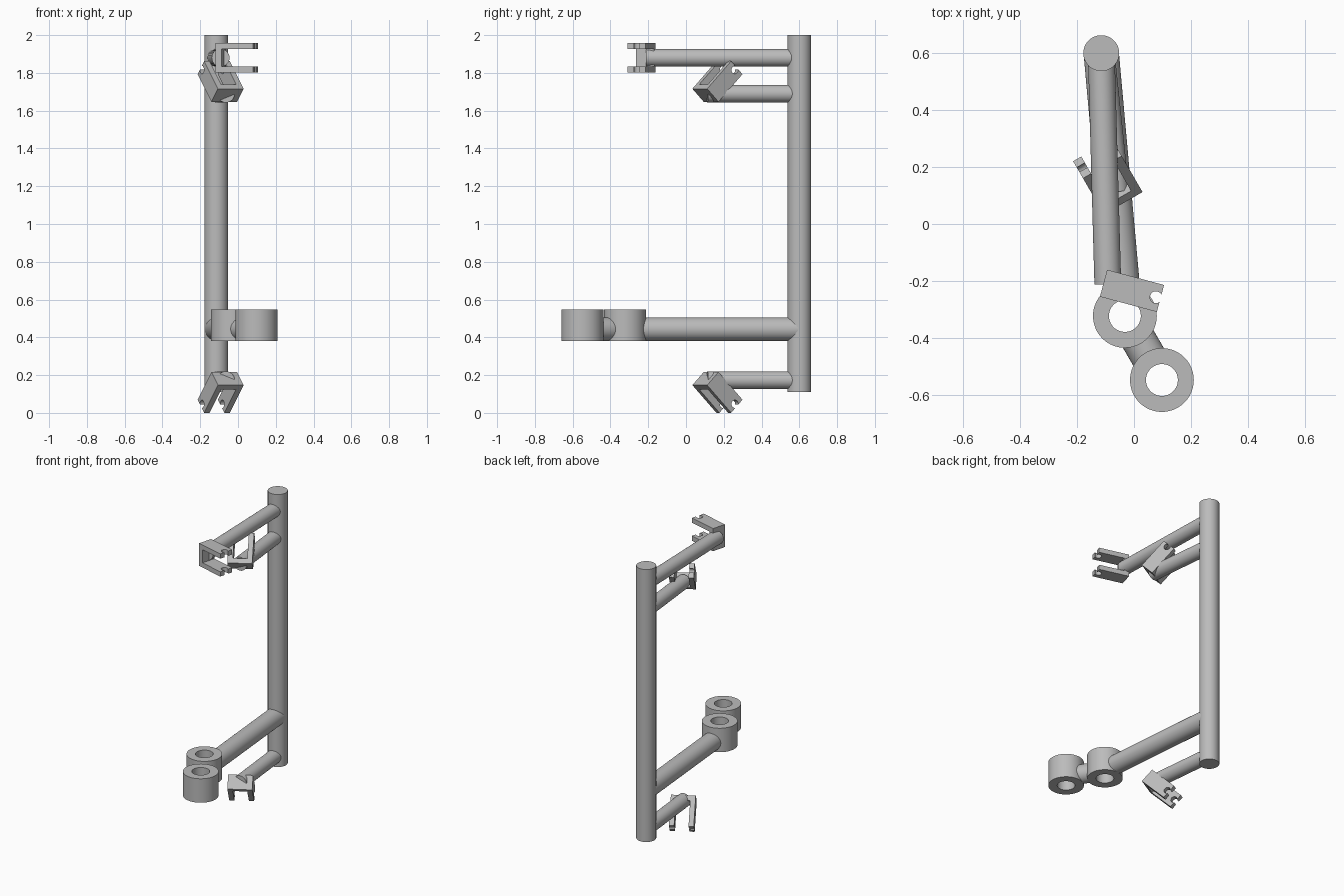
import bpy, bmesh, math
from mathutils import Matrix, Vector

cube = bpy.data.objects.get("Cube")
if cube:
    bpy.data.objects.remove(cube)

grey = bpy.data.materials.new("plain_grey")
grey.use_nodes = True
COLOUR = (0.5, 0.5, 0.5, 1)
grey.diffuse_color = COLOUR
grey.node_tree.nodes["Principled BSDF"].inputs["Base Color"].default_value = COLOUR

SEG = 64
POST_X, POST_Y = -0.115, 0.60


def finish(name, bm, smooth=True):
    bmesh.ops.recalc_face_normals(bm, faces=bm.faces)
    mesh = bpy.data.meshes.new(name)
    bm.to_mesh(mesh)
    bm.free()
    mesh.materials.append(grey)
    ob = bpy.data.objects.new(name, mesh)
    bpy.context.collection.objects.link(ob)
    if smooth:
        bpy.ops.object.select_all(action='DESELECT')
        ob.select_set(True)
        bpy.context.view_layer.objects.active = ob
        bpy.ops.object.shade_smooth_by_angle(angle=math.radians(35))
    return ob


def rod(name, start, end, radius):
    start, end = Vector(start), Vector(end)
    axis = end - start
    bm = bmesh.new()
    place = Matrix.Translation((start + end) / 2) @ axis.to_track_quat('Z', 'Y').to_matrix().to_4x4()
    bmesh.ops.create_cone(bm, cap_ends=True, segments=SEG, radius1=radius, radius2=radius,
                          depth=axis.length, matrix=place)
    return finish(name, bm)


def ring(name, x, y, z0, z1, outer, inner):
    # Rectangular section spun around the vertical axis
    bm = bmesh.new()
    section = [(inner, z0), (outer, z0), (outer, z1), (inner, z1)]
    vs = [bm.verts.new((x + r, y, z)) for r, z in section]
    edges = [bm.edges.new((vs[i], vs[(i + 1) % 4])) for i in range(4)]
    bmesh.ops.spin(bm, geom=edges, cent=(x, y, 0), axis=(0, 0, 1),
                   angle=math.tau, steps=SEG, use_merge=True)
    bmesh.ops.remove_doubles(bm, verts=bm.verts, dist=1e-5)
    return finish(name, bm)


LENGTH, WIDTH, HEIGHT, THICK = 0.207, 0.098, 0.157, 0.033


def prism(bm, outline, low, high):
    face = bm.faces.new([bm.verts.new((u, v, low)) for u, v in outline])
    out = bmesh.ops.extrude_face_region(bm, geom=[face])
    top = [g for g in out["geom"] if isinstance(g, bmesh.types.BMVert)]
    bmesh.ops.translate(bm, verts=top, vec=(0, 0, high - low))


def clamp(name, origin, along, across):
    # Two notched plates joined by a web, opening towards "along"
    along, across = Vector(along).normalized(), Vector(across).normalized()
    normal = along.cross(across)
    half, notch, inset = WIDTH / 2, 0.021, 0.0165
    bm = bmesh.new()
    mouth = math.acos(inset / notch)
    arc = [mouth + (math.tau - 2 * mouth) * i / 24 for i in range(25)]
    plate = [(0, half), (0, -half), (LENGTH, -half)]
    plate += [(LENGTH - inset + notch * math.cos(a), notch * math.sin(a)) for a in reversed(arc)]
    plate.append((LENGTH, half))
    inner = HEIGHT / 2 - THICK
    for low in (inner, -HEIGHT / 2):
        prism(bm, plate, low, low + THICK)
    prism(bm, [(0, -half), (THICK, -half), (THICK, half), (0, half)], -inner, inner)
    frame = Matrix((along, across, normal)).transposed().to_4x4()
    bmesh.ops.transform(bm, matrix=Matrix.Translation(origin) @ frame, verts=bm.verts)
    return finish(name, bm)


# Upright post
rod("post", (POST_X, POST_Y, 0.11), (POST_X, POST_Y, 2.0), 0.063)

# Lower main arm with two rings and the link between them
ring_a, ring_b = Vector((-0.032, -0.323, 0.443)), Vector((0.098, -0.548, 0.443))
for name, c in (("inner_ring", ring_a), ("outer_ring", ring_b)):
    ring(name, c.x, c.y, 0.381, 0.547, 0.112, 0.056)
root = Vector((POST_X, POST_Y, ring_a.z))
rod("main_arm", root, ring_a + (root - ring_a).normalized() * 0.078, 0.062)
step = (ring_b - ring_a).normalized() * 0.078
rod("ring_link", ring_a + step, ring_b - step, 0.062)

# Top arm with level clamp
rod("top_arm", (POST_X, POST_Y, 1.88), (-0.092, -0.212, 1.88), 0.047)
tilt = math.radians(15)
clamp("top_clamp", (-0.107, -0.208, 1.88), (math.cos(tilt), -math.sin(tilt), 0),
      (math.sin(tilt), math.cos(tilt), 0))

# Short arms with clamps tilted at 45 degrees, mirrored in height
turn = math.radians(30)
back = Vector((-math.sin(turn), math.cos(turn), 0))
up = Vector((0, 0, 1))
for name, base, s in (("lower", 0.0, 1), ("upper", 1.863, -1)):
    z = base + s * 0.173
    rod(name + "_short_arm", (POST_X, POST_Y, z), (-0.064, 0.113, z), 0.047)
    along, across = back - up * s, back + up * s
    edge = Vector((-0.038, 0.073, base + s * 0.147))
    clamp(name + "_tilted_clamp", edge + across.normalized() * WIDTH / 2, along, across)
